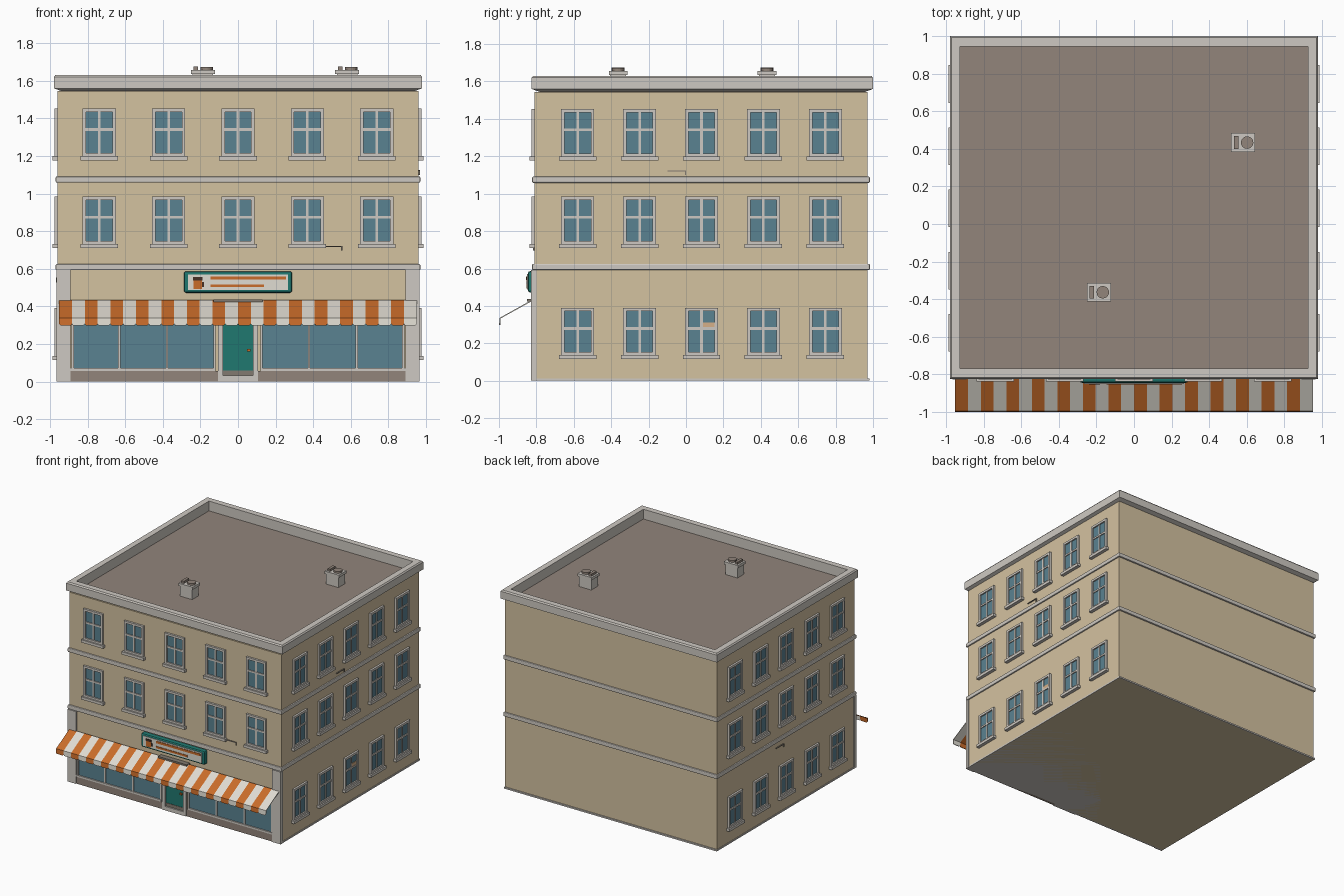
import bpy, bmesh, math
from mathutils import Matrix, Vector

cube = bpy.data.objects.get("Cube")
if cube:
    bpy.data.objects.remove(cube, do_unlink=True)


def material(name, r, g, b):
    lin = [(c / 255 / 12.92) if c < 11 else ((c / 255 + 0.055) / 1.055) ** 2.4 for c in (r, g, b)]
    m = bpy.data.materials.new(name)
    m.use_nodes = True
    m.diffuse_color = (*lin, 1)
    m.node_tree.nodes["Principled BSDF"].inputs["Base Color"].default_value = (*lin, 1)
    return m


WALL = material("sandy wall", 212, 194, 160)
TRIM = material("pale stone", 206, 201, 194)
ROOF = material("roof brown grey", 146, 133, 123)
GLASS = material("blue glass", 90, 130, 145)
TEAL = material("teal paint", 32, 120, 112)
ORANGE = material("awning orange", 202, 108, 42)
CREAM = material("awning cream", 224, 220, 210)
DARK = material("dark brown", 70, 48, 38)
TAN = material("tan board", 214, 176, 136)
METAL = material("grey metal", 130, 122, 112)


def add_box(bm, x0, x1, y0, y1, z0, z1, index=0):
    size = Matrix.Diagonal((x1 - x0, y1 - y0, z1 - z0, 1))
    mid = Matrix.Translation(((x0 + x1) / 2, (y0 + y1) / 2, (z0 + z1) / 2))
    verts = bmesh.ops.create_cube(bm, size=1, matrix=mid @ size)["verts"]
    for f in {f for v in verts for f in v.link_faces}:
        f.material_index = index


def finish(bm, name, *mats):
    mesh = bpy.data.meshes.new(name)
    bm.to_mesh(mesh)
    bm.free()
    for m in mats:
        mesh.materials.append(m)
    return place(name, mesh)


def place(name, mesh, loc=(0, 0, 0), turn=0):
    ob = bpy.data.objects.new(name, mesh)
    ob.location = loc
    ob.rotation_euler.z = math.radians(turn)
    bpy.context.collection.objects.link(ob)
    return ob


def box(name, mat, *dims, bevel=0):
    bm = bmesh.new()
    add_box(bm, *dims)
    ob = finish(bm, name, mat)
    if bevel:
        mod = ob.modifiers.new("bevel", "BEVEL")
        mod.width, mod.segments = bevel, 2
    return ob


# Main block, floor bands and base
FRONT, BACK, SIDE = -0.81, 0.97, 0.96
box("walls", WALL, -SIDE, SIDE, FRONT, BACK, 0, 1.545)
box("roof_deck", ROOF, -0.94, 0.94, -0.78, 0.96, 1.54, 1.55)
box("base_strip", TRIM, -0.965, 0.965, -0.82, 0.98, 0, 0.012)
for n, z in enumerate((0.592, 1.058)):
    box(f"floor_band_{n}", TRIM, -0.97, 0.97, -0.823, 0.983, z, z + 0.033, bevel=0.006)

# Parapet ring: outer loop joined to the inner opening
bm = bmesh.new()
section = [(-0.055, 1.54), (0, 1.56), (0, 1.62), (-0.008, 1.63), (-0.055, 1.63)]
rings = []
for inset, z in section:
    x, y0, y1 = 0.98 + inset, -0.825 - inset, 1.0 + inset
    rings.append([bm.verts.new(p) for p in ((-x, y0, z), (x, y0, z), (x, y1, z), (-x, y1, z))])
for a, b in zip(rings, rings[1:] + rings[:1]):
    for i in range(4):
        j = (i + 1) % 4
        bm.faces.new((a[i], a[j], b[j], b[i]))
bmesh.ops.recalc_face_normals(bm, faces=bm.faces)
finish(bm, "parapet", TRIM)

# Sash window, facing -y, origin at the bottom middle of the frame
bm = bmesh.new()
W, H, BAR = 0.088, 0.255, 0.018
add_box(bm, -W + 0.01, W - 0.01, -0.005, 0.005, 0.01, H - 0.01, 1)
for s in (-1, 1):
    add_box(bm, *sorted((s * W, s * (W - BAR))), -0.016, 0.005, 0, H)
add_box(bm, -W + BAR, W - BAR, -0.016, 0.005, H - BAR, H)
add_box(bm, -W + BAR, W - BAR, -0.016, 0.005, 0, BAR)
add_box(bm, -0.007, 0.007, -0.011, 0.005, BAR, H - BAR)
add_box(bm, -W + BAR, W - BAR, -0.012, 0.005, 0.137, 0.151)
add_box(bm, -0.1, 0.1, -0.027, 0.005, -0.02, 0.002)
window = finish(bm, "front_window", TRIM, GLASS)
window_mesh = window.data
bpy.data.objects.remove(window)
for floor, z in enumerate((0.135, 0.73, 1.197)):
    for i in range(-2, 3):
        if floor:
            place(f"front_window_{floor}_{i + 2}", window_mesh, (i * 0.369, FRONT, z))
        for side, s in (("left", 1), ("right", -1)):
            place(f"{side}_window_{floor}_{i + 2}", window_mesh, (s * SIDE, 0.083 + i * 0.331, z), s * 90)
box("boarded_pane", TAN, 0.96, 0.969, 0.09, 0.152, 0.275, 0.312)

# Shopfront: corner piers, plinths, display windows
for side, s in (("left", 1), ("right", -1)):
    def mirrored(name, mat, x0, x1, *rest):
        box(f"{side}_{name}", mat, *sorted((s * x0, s * x1)), *rest)
    mirrored("corner_pier", TRIM, 0.89, 0.966, -0.828, -0.8, 0, 0.592)
    mirrored("plinth", ROOF, 0.105, 0.89, -0.822, -0.8, 0, 0.057)
    mirrored("display_glass", GLASS, 0.12, 0.88, -0.814, -0.8, 0.06, 0.4)
    mirrored("display_sill", TRIM, 0.12, 0.89, -0.824, -0.8, 0.057, 0.072)
    mirrored("display_head", TRIM, 0.105, 0.89, -0.822, -0.8, 0.385, 0.42)
    for n, x in enumerate((0.125, 0.378, 0.632, 0.879)):
        mirrored(f"mullion_{n}", TRIM, x - 0.006, x + 0.006, -0.822, -0.8, 0.06, 0.4)
    mirrored("door_jamb", TRIM, 0.08, 0.107, -0.828, -0.8, 0, 0.41)

# Door with step and handle
box("door", TEAL, -0.08, 0.08, -0.815, -0.8, 0.055, 0.39)
box("door_threshold", METAL, -0.08, 0.08, -0.818, -0.8, 0.03, 0.058)
box("door_step", TRIM, -0.1, 0.1, -0.829, -0.8, 0, 0.032)
box("door_handle", ORANGE, 0.048, 0.066, -0.826, -0.81, 0.16, 0.174)

# Striped awning: slope plus tapered valance tabs
bm = bmesh.new()
COUNT, HALF = 28, 0.951
step = 2 * HALF / COUNT
for i in range(COUNT):
    x0, x1 = -HALF + i * step, -HALF + (i + 1) * step
    top = [bm.verts.new((x, -0.822, 0.43)) for x in (x0, x1)]
    lip = [bm.verts.new((x, -0.993, 0.335)) for x in (x1, x0)]
    low = [bm.verts.new((x, -0.996, z)) for x, z in
           ((x1, 0.306), (x1 - 0.008, 0.297), (x0 + 0.008, 0.297), (x0, 0.306))]
    for loop in (top + lip, lip[::-1] + low):
        bm.faces.new(loop).material_index = i % 2
bmesh.ops.remove_doubles(bm, verts=bm.verts, dist=0.0001)
bmesh.ops.recalc_face_normals(bm, faces=bm.faces)
awning = finish(bm, "awning", ORANGE, CREAM)
mod = awning.modifiers.new("cloth", "SOLIDIFY")
mod.thickness, mod.offset = 0.006, 0
box("awning_bracket", METAL, -0.13, 0.13, -0.85, -0.8, 0.424, 0.437)

# Sign board with a mug picture and two plain bars
box("sign_board", TEAL, -0.288, 0.288, -0.845, -0.8, 0.472, 0.586, bevel=0.012)
box("sign_panel", CREAM, -0.265, 0.265, -0.85, -0.844, 0.488, 0.57)
box("sign_bar_upper", ORANGE, -0.145, 0.255, -0.854, -0.849, 0.542, 0.56)
box("sign_bar_lower", ORANGE, -0.145, 0.138, -0.854, -0.849, 0.502, 0.517)
box("mug", ORANGE, -0.236, -0.192, -0.854, -0.849, 0.493, 0.54)
box("mug_rim", DARK, -0.24, -0.188, -0.855, -0.849, 0.538, 0.555)
box("mug_handle", DARK, -0.192, -0.18, -0.854, -0.849, 0.504, 0.53)

# Rooftop cooling units
for n, (x, y) in enumerate(((-0.187, -0.363), (0.581, 0.433))):
    bm = bmesh.new()
    add_box(bm, x - 0.055, x + 0.055, y - 0.042, y + 0.042, 1.545, 1.645)
    add_box(bm, x - 0.064, x + 0.064, y - 0.05, y + 0.05, 1.635, 1.657)
    add_box(bm, x - 0.05, x - 0.026, y - 0.034, y + 0.034, 1.65, 1.675, 1)
    fan = bmesh.ops.create_cone(bm, cap_ends=True, segments=20, radius1=0.033, radius2=0.033,
                                depth=0.02, matrix=Matrix.Translation((x + 0.021, y, 1.662)))
    for f in {f for v in fan["verts"] for f in v.link_faces}:
        f.material_index = 1
    finish(bm, f"cooling_unit_{n}", TRIM, ROOF)

# Small wall conduits
bm = bmesh.new()
add_box(bm, -0.05, 0.05, -0.008, 0.002, -0.003, 0.003)
add_box(bm, 0.044, 0.05, -0.008, 0.002, -0.022, 0.003)
conduit = finish(bm, "front_conduit", METAL)
conduit.location = (0.505, FRONT, 0.718)
place("left_conduit", conduit.data, (SIDE, -0.05, 1.122), 90)
place("right_conduit", conduit.data, (-SIDE, 0.16, 0.55), -90)
